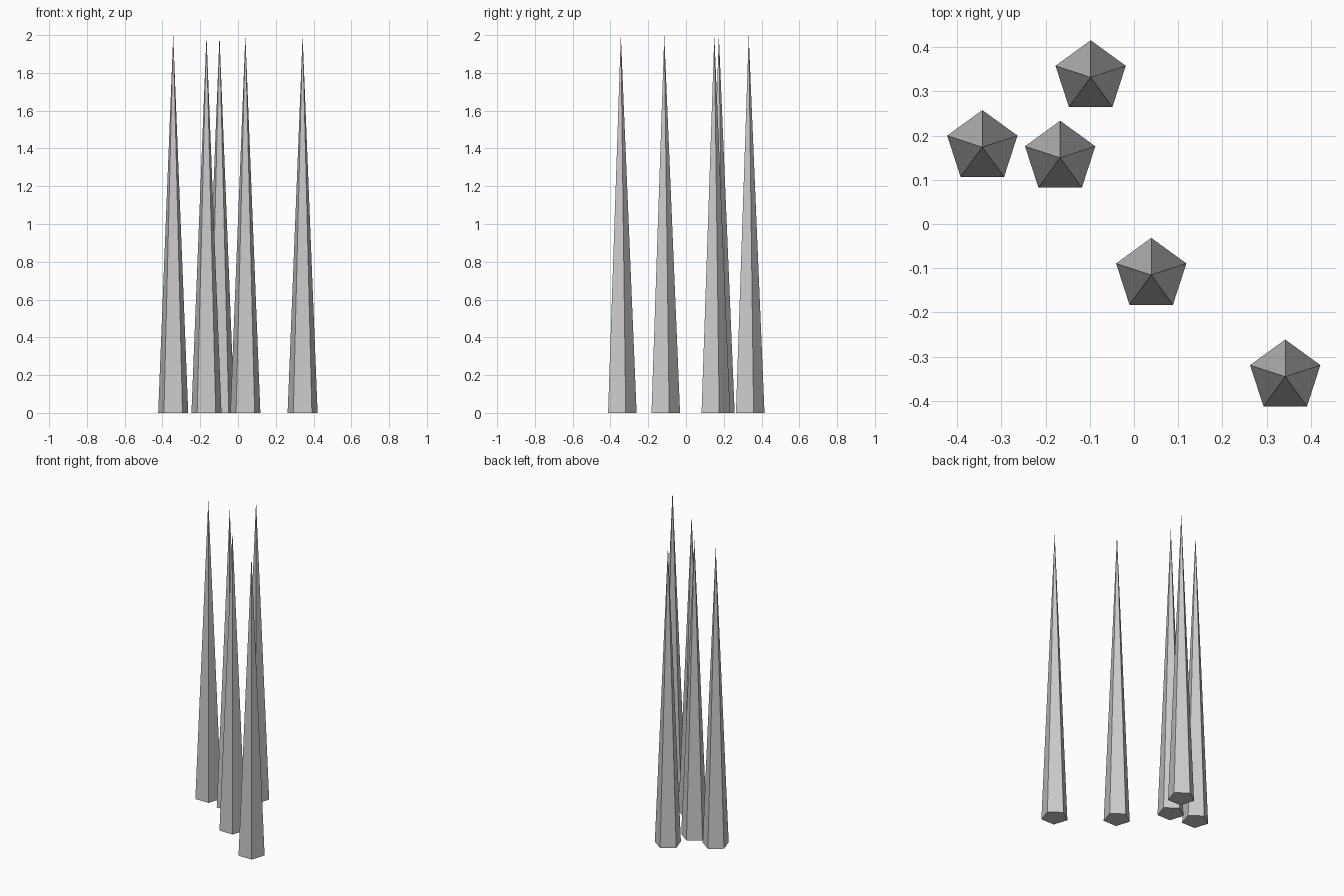
import bpy

if "Cube" in bpy.data.objects:
    bpy.data.objects.remove(bpy.data.objects["Cube"])

RADIUS = 0.0836
HEIGHT = 2.0

# Spike positions on the ground
centres = [
    (-0.343, 0.174),
    (-0.167, 0.150),
    (-0.098, 0.332),
    (0.039, -0.115),
    (0.342, -0.345),
]

# Five-sided pointed spikes with closed bases, one corner towards the back
for i, (x, y) in enumerate(centres, 1):
    bpy.ops.mesh.primitive_cone_add(
        vertices=5, radius1=RADIUS, radius2=0, depth=HEIGHT,
        end_fill_type='NGON', location=(x, y, HEIGHT / 2))
    spike = bpy.context.object
    spike.name = f"spike_{i}"
    spike.data.name = spike.name
